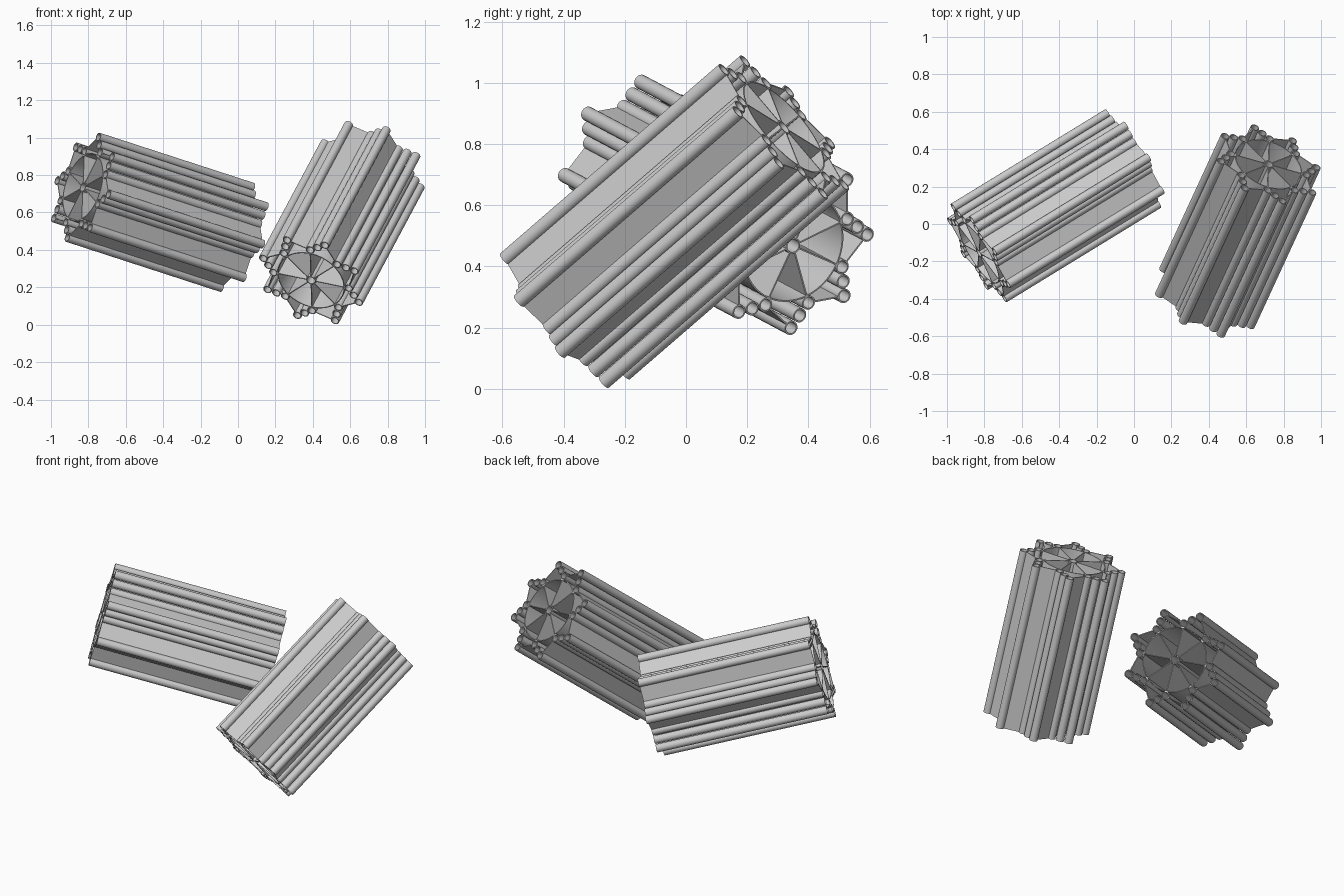
import bpy, bmesh
from math import sin, cos, radians, pi
from mathutils import Vector, Matrix

if "Cube" in bpy.data.objects:
    bpy.data.objects.remove(bpy.data.objects["Cube"])

BLADES = 8
WALL = 0.005
RING_R, HUB_R, TUBE_R = 0.19, 0.027, 0.024
INNER_R, OUTER_R, LEAN = 0.213, 0.281, radians(17.5)


def polar(r, a):
    return Vector((r * cos(a), r * sin(a)))


def add_tube(bm, centre, radius, length, sides):
    """Open hollow tube along local z."""
    loops = []
    for r, z in ((radius, 0), (radius, length), (radius - WALL, length), (radius - WALL, 0)):
        loops.append([bm.verts.new((centre.x + r * cos(2 * pi * i / sides),
                                    centre.y + r * sin(2 * pi * i / sides), z))
                      for i in range(sides)])
    for k in range(4):
        a, b = loops[k], loops[(k + 1) % 4]
        for i in range(sides):
            j = (i + 1) % sides
            bm.faces.new((a[i], a[j], b[j], b[i]))


def add_plate(bm, p, q, length):
    """Thin flat wall between two section points, running along local z."""
    d = (q - p).normalized()
    n = Vector((-d.y, d.x)) * WALL / 2
    section = (p - n, q - n, q + n, p + n)
    low = [bm.verts.new((s.x, s.y, 0)) for s in section]
    high = [bm.verts.new((s.x, s.y, length)) for s in section]
    bm.faces.new(low[::-1])
    bm.faces.new(high)
    for i in range(4):
        j = (i + 1) % 4
        bm.faces.new((low[i], low[j], high[j], high[i]))


def finish(name, bm, matrix):
    bmesh.ops.recalc_face_normals(bm, faces=bm.faces)
    mesh = bpy.data.meshes.new(name)
    bm.to_mesh(mesh)
    bm.free()
    obj = bpy.data.objects.new(name, mesh)
    bpy.context.collection.objects.link(obj)
    obj.matrix_world = matrix
    bpy.ops.object.select_all(action='DESELECT')
    obj.select_set(True)
    bpy.context.view_layer.objects.active = obj
    bpy.ops.object.shade_smooth_by_angle(angle=radians(35))


def build_bundle(label, start, end, reference, phase, hand):
    start, end = Vector(start), Vector(end)
    axis = end - start
    length = axis.length
    n = axis.normalized()
    e1 = Vector(reference).cross(n).normalized()
    e2 = n.cross(e1)
    matrix = Matrix.Translation(start) @ Matrix((e1, e2, n)).transposed().to_4x4()
    step = hand * 2 * pi / BLADES

    tubes, links, core, spokes = (bmesh.new() for _ in range(4))
    # central hub and surrounding ring
    add_tube(core, Vector((0, 0)), HUB_R, length, 24)
    add_tube(core, Vector((0, 0)), RING_R, length, 64)
    for k in range(BLADES):
        outer_a = radians(phase) + k * step
        inner_a = outer_a - hand * LEAN
        inner, outer = polar(INNER_R, inner_a), polar(OUTER_R, outer_a)
        # leaning row of three tubes
        for t in (0, 0.5, 1):
            add_tube(tubes, inner.lerp(outer, t), TUBE_R, length, 20)
        # flat link from outer tube to the next row's inner tube
        nxt = polar(INNER_R, inner_a + step)
        d = (nxt - outer).normalized() * (TUBE_R - WALL / 2)
        add_plate(links, outer + d, nxt - d, length)
        # spoke from hub to ring
        add_plate(spokes, polar(HUB_R - WALL / 2, inner_a),
                  polar(RING_R - WALL / 2, inner_a), length)
    finish(label + "_tube_rows", tubes, matrix)
    finish(label + "_links", links, matrix)
    finish(label + "_hub_and_ring", core, matrix)
    finish(label + "_spokes", spokes, matrix)


build_bundle("left_bundle", (-0.83, -0.155, 0.735), (-0.005, 0.35, 0.467), (1, 0, 0), -13.7, -1)
build_bundle("right_bundle", (0.39, -0.395, 0.237), (0.72, 0.32, 0.855), (0, 1, 0), -4.8, 1)
